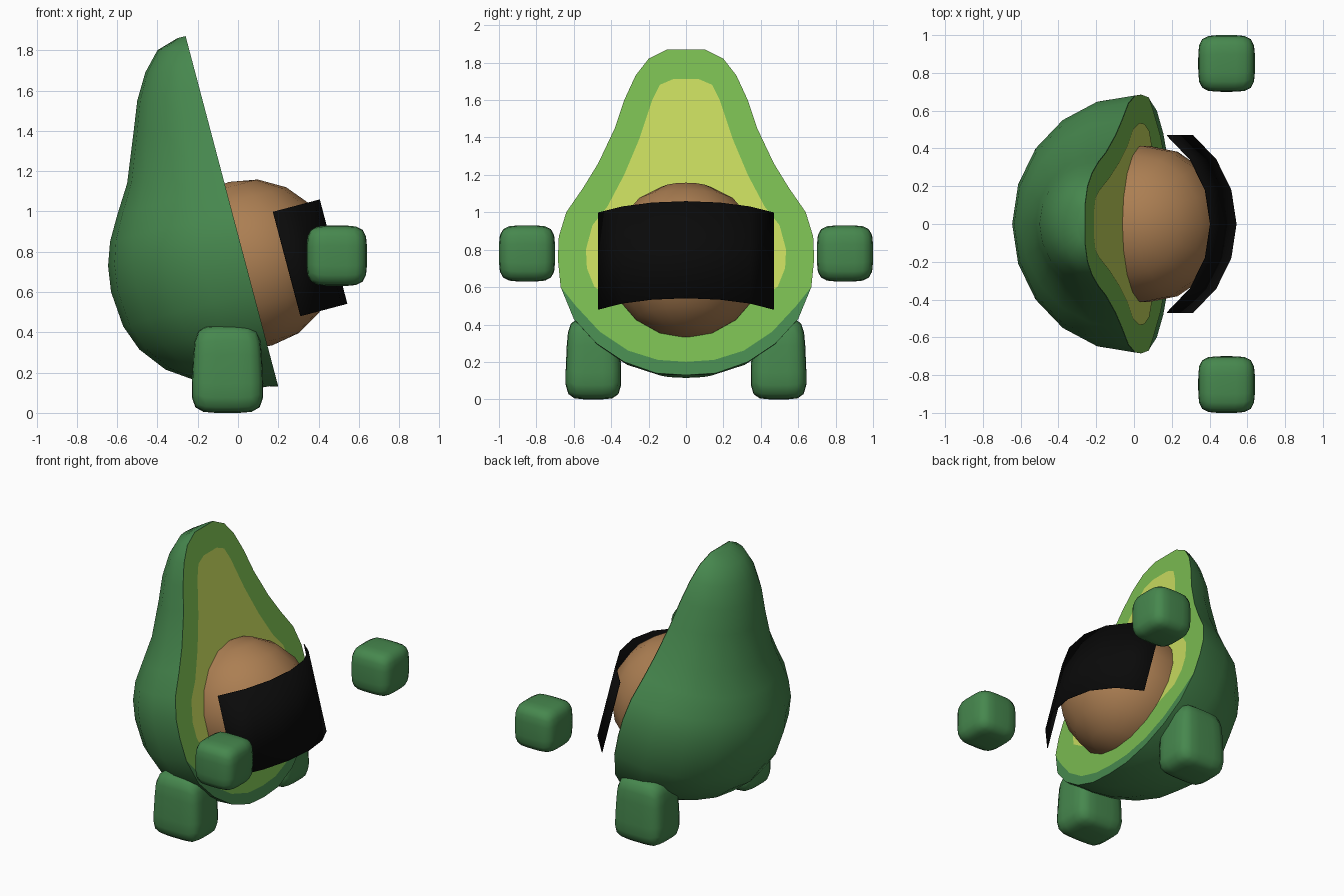
import bpy, bmesh, math
from mathutils import Vector, Matrix

cube = bpy.data.objects.get("Cube")
if cube:
    bpy.data.objects.remove(cube, do_unlink=True)


def material(name, r, g, b):
    m = bpy.data.materials.new(name)
    m.use_nodes = True
    m.diffuse_color = (r, g, b, 1)
    bsdf = m.node_tree.nodes["Principled BSDF"]
    bsdf.inputs["Base Color"].default_value = (r, g, b, 1)
    bsdf.inputs["Roughness"].default_value = 0.8
    return m


SKIN = material("dark green skin", 0.062, 0.245, 0.076)
FLESH = material("light green flesh", 0.19, 0.49, 0.08)
CORE = material("yellow flesh", 0.56, 0.69, 0.11)
SEED = material("brown seed", 0.41, 0.21, 0.085)
BAND = material("black cloth", 0.003, 0.003, 0.003)


def add_object(name, bm, mat, angle=40):
    bmesh.ops.recalc_face_normals(bm, faces=bm.faces)
    mesh = bpy.data.meshes.new(name)
    bm.to_mesh(mesh)
    bm.free()
    mesh.materials.append(mat)
    ob = bpy.data.objects.new(name, mesh)
    bpy.context.collection.objects.link(ob)
    bpy.ops.object.select_all(action="DESELECT")
    ob.select_set(True)
    bpy.context.view_layer.objects.active = ob
    bpy.ops.object.shade_smooth_by_angle(angle=math.radians(angle))
    return ob


# The cut face is a plane leaning back
SLOPE = 0.2644
NORMAL = Vector((1, 0, SLOPE)).normalized()


def on_cut(y, z, lift=0.0):
    return Vector((-0.26 + (1.87 - z) * SLOPE, y, z)) + NORMAL * lift


# Body slices: rim half width, rim height, back x, back z
SLICES = [
    (0.10, 1.87, -0.30, 1.86), (0.20, 1.82, -0.40, 1.80), (0.27, 1.73, -0.46, 1.69),
    (0.33, 1.60, -0.50, 1.55), (0.38, 1.45, -0.52, 1.38), (0.47, 1.26, -0.55, 1.14),
    (0.55, 1.13, -0.60, 0.98), (0.64, 1.00, -0.635, 0.85), (0.68, 0.87, -0.645, 0.73),
    (0.685, 0.75, -0.63, 0.60), (0.67, 0.60, -0.57, 0.43), (0.60, 0.43, -0.49, 0.315),
    (0.48, 0.30, -0.36, 0.215), (0.33, 0.20, -0.18, 0.15), (0.16, 0.14, 0.06, 0.115),
]


def build_body(steps=10):
    bm = bmesh.new()
    rows = []
    for w, z, bx, bz in SLICES:
        rim = on_cut(0, z)
        back = Vector((bx, 0, bz)) - rim
        row = []
        for i in range(steps + 1):
            a = math.pi * i / steps
            row.append(bm.verts.new(rim + back * math.sin(a) + Vector((0, w * math.cos(a), 0))))
        rows.append(row)
    for r0, r1 in zip(rows, rows[1:]):
        for i in range(steps):
            bm.faces.new((r0[i], r0[i + 1], r1[i + 1], r1[i]))
    # Close the top, the bottom and the cut face
    tip = bm.verts.new(on_cut(0, 0.13))
    bm.faces.new(rows[0])
    bm.faces.new(rows[-1] + [tip])
    bm.faces.new([r[0] for r in rows] + [tip] + [r[-1] for r in reversed(rows)])
    return add_object("body", bm, SKIN, 50)


def cut_plate(name, half, mat, lift):
    bm = bmesh.new()
    outline = half + [(-y, z) for y, z in reversed(half) if y > 0]
    bm.faces.new([bm.verts.new(on_cut(y, z, lift)) for y, z in outline])
    ob = add_object(name, bm, mat)
    if ob.data.polygons[0].normal.x < 0:
        ob.data.flip_normals()
    return ob


build_body()

# Flesh follows the rim, then leaves a skin lip along the bottom
flesh = [(w, z) for w, z, _, _ in SLICES if z >= 0.6]
flesh += [(0.59, 0.50), (0.46, 0.36), (0.31, 0.26), (0.15, 0.21), (0, 0.20)]
cut_plate("flesh", flesh, FLESH, 0.003)
core = [(0.07, 1.71), (0.14, 1.68), (0.18, 1.60), (0.25, 1.39), (0.33, 1.20), (0.42, 1.03),
        (0.50, 0.93), (0.535, 0.80), (0.53, 0.70), (0.49, 0.60), (0.36, 0.52), (0.2, 0.42), (0, 0.38)]
cut_plate("inner_flesh", core, CORE, 0.006)

# Round seed set in the cut face
tilt = Matrix.Rotation(-math.atan(SLOPE), 4, "Y")
bm = bmesh.new()
bmesh.ops.create_uvsphere(bm, u_segments=16, v_segments=9, radius=0.42,
                          matrix=Matrix.Translation((0.06, 0, 0.74)) @ tilt)
add_object("seed", bm, SEED, 60)


# Curved mask band standing off the seed, parallel to the cut face
def build_band(radius=0.583, half_angle=53.7, height=0.536, segments=6):
    bm = bmesh.new()
    up = Vector((-SLOPE, 0, 1)).normalized()
    middle = Vector((0.4725, 0, 0.80))
    pairs = []
    for i in range(segments + 1):
        a = math.radians(half_angle) * (2 * i / segments - 1)
        p = middle + NORMAL * radius * (math.cos(a) - 1) + Vector((0, radius * math.sin(a), 0))
        pairs.append([bm.verts.new(p + up * s * height / 2) for s in (-1, 1)])
    for (a, b), (c, d) in zip(pairs, pairs[1:]):
        bm.faces.new((a, c, d, b))
    ob = add_object("mask_band", bm, BAND)
    mod = ob.modifiers.new("thickness", "SOLIDIFY")
    mod.thickness = 0.004
    mod.offset = 0


build_band()


# Rounded box used for hands and feet; the top can taper
def rounded_box(name, centre, size, power, taper=1.0):
    bm = bmesh.new()
    bmesh.ops.create_cube(bm, size=2)
    bmesh.ops.subdivide_edges(bm, edges=bm.edges[:], cuts=5, use_grid_fill=True)
    for v in bm.verts:
        p = v.co / sum(abs(c) ** power for c in v.co) ** (1 / power)
        k = 1 + (taper - 1) * (p.z + 1) / 2
        v.co = Vector((p.x * k * size[0], p.y * k * size[1], p.z * size[2])) / 2 + Vector(centre)
    add_object(name, bm, SKIN, 60)


for side, s in (("left", 1), ("right", -1)):
    rounded_box("hand_" + side, (0.49, s * 0.85, 0.78), (0.3, 0.3, 0.3), 4.5)
    rounded_box("leg_" + side, (-0.052, s * 0.495, 0.217), (0.37, 0.31, 0.434), 5, 0.88)
